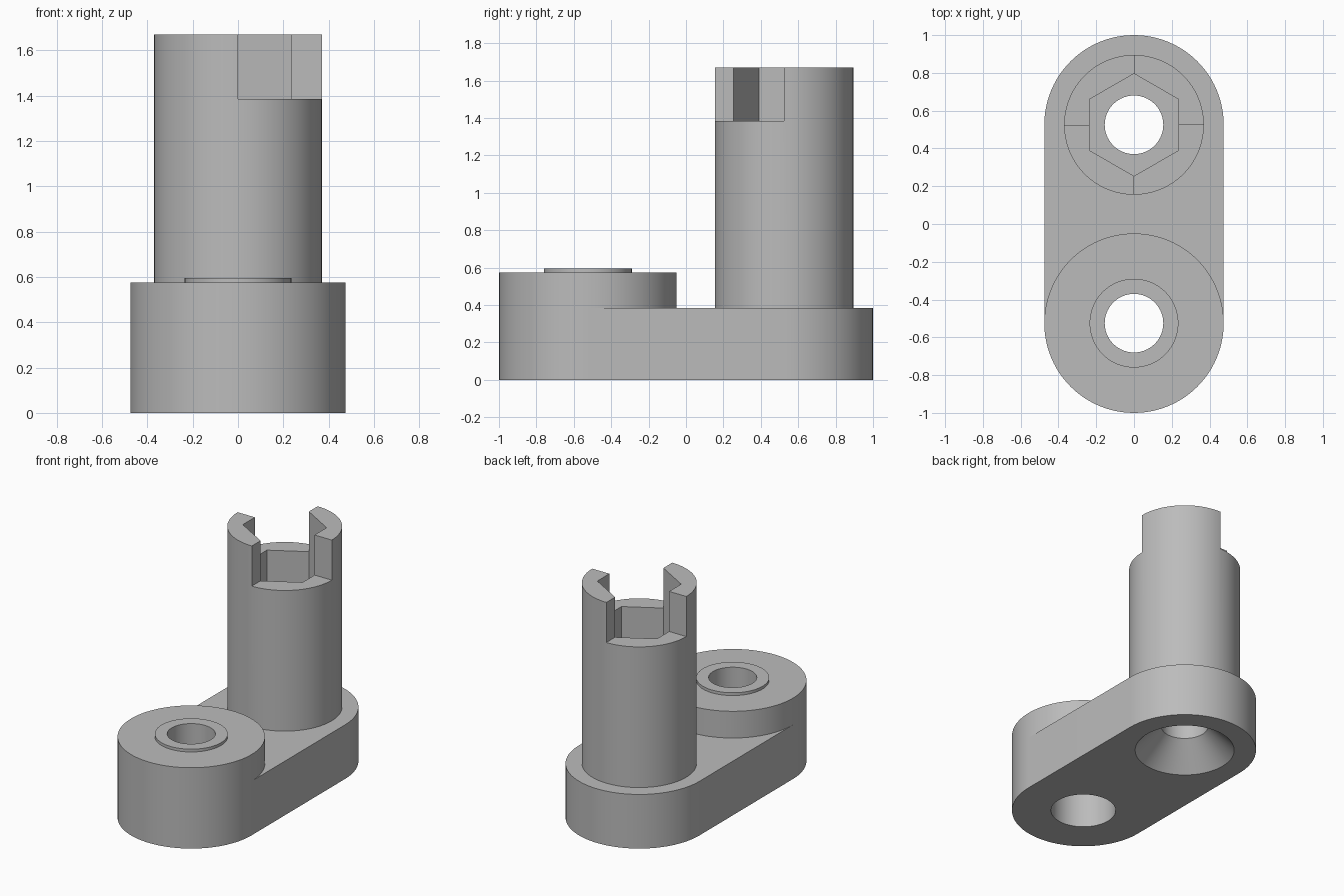
import bpy, bmesh
from math import sin, cos, pi

if "Cube" in bpy.data.objects:
    bpy.data.objects.remove(bpy.data.objects["Cube"], do_unlink=True)

SEG = 96            # sides of every round part
PIVOT = 0.525       # distance of each hub from the middle
R_ARM = 0.475
R_POST = 0.37
R_BORE = 0.155
Z_ARM, Z_BOSS, Z_COLLAR, Z_NOTCH, Z_TOP = 0.385, 0.575, 0.595, 1.385, 1.67

grey = bpy.data.materials.new("plain_grey")
grey.use_nodes = True
colour = (0.5, 0.5, 0.5, 1)
grey.diffuse_color = colour
grey.node_tree.nodes["Principled BSDF"].inputs["Base Color"].default_value = colour


def finish(bm, name):
    bmesh.ops.remove_doubles(bm, verts=bm.verts[:], dist=1e-5)
    bmesh.ops.recalc_face_normals(bm, faces=bm.faces[:])
    mesh = bpy.data.meshes.new(name)
    bm.to_mesh(mesh)
    bm.free()
    mesh.materials.append(grey)
    ob = bpy.data.objects.new(name, mesh)
    bpy.context.collection.objects.link(ob)
    return ob


def lathe(name, profile, y):
    """Turn a closed (radius, z) profile about a vertical axis at y."""
    bm = bmesh.new()
    rings = []
    for i in range(SEG):
        a = 2 * pi * i / SEG
        rings.append([bm.verts.new((r * cos(a), y + r * sin(a), z)) for r, z in profile])
    n = len(profile)
    for i in range(SEG):
        p, q = rings[i], rings[(i + 1) % SEG]
        for j in range(n):
            k = (j + 1) % n
            bm.faces.new((p[j], q[j], q[k], p[k]))
    return finish(bm, name)


def prism(name, outline, z0, z1):
    """Extrude an (x, y) outline from z0 to z1."""
    bm = bmesh.new()
    base = bm.faces.new([bm.verts.new((x, y, z0)) for x, y in outline])
    made = bmesh.ops.extrude_face_region(bm, geom=[base], use_keep_orig=True)["geom"]
    top = [v for v in made if isinstance(v, bmesh.types.BMVert)]
    bmesh.ops.translate(bm, verts=top, vec=(0, 0, z1 - z0))
    return finish(bm, name)


def arc(r, y, a0, a1, n):
    return [(r * cos(a0 + (a1 - a0) * i / n), y + r * sin(a0 + (a1 - a0) * i / n))
            for i in range(n + 1)]


def activate(ob):
    bpy.ops.object.select_all(action='DESELECT')
    ob.select_set(True)
    bpy.context.view_layer.objects.active = ob


def cut(ob, tool):
    tool.hide_render = True
    mod = ob.modifiers.new("cut", 'BOOLEAN')
    mod.operation = 'DIFFERENCE'
    mod.solver = 'EXACT'
    mod.object = tool
    activate(ob)
    bpy.ops.object.modifier_apply(modifier=mod.name)
    bpy.data.objects.remove(tool, do_unlink=True)


# Front boss with raised collar and a counterbore below
boss = lathe("front_boss", [
    (0.215, 0), (R_ARM, 0), (R_ARM, Z_BOSS), (0.235, Z_BOSS), (0.235, Z_COLLAR),
    (R_BORE, Z_COLLAR), (R_BORE, 0.38), (0.215, 0.38)], -PIVOT)

# Arm: round at the back, hollowed at the front to meet the boss
arm = prism("arm", arc(R_ARM, PIVOT, 0, pi, SEG // 2)
            + arc(R_ARM, -PIVOT, pi, 0, SEG // 2), 0, Z_ARM)
cut(arm, lathe("countersink_tool", [
    (0, -0.1), (0.427, -0.1), (R_BORE, 0.18), (R_BORE, 0.5), (0, 0.5)], PIVOT))

# Tall post with a through bore
post = lathe("post", [
    (R_BORE, Z_ARM), (R_POST, Z_ARM), (R_POST, Z_TOP), (R_BORE, Z_TOP)], PIVOT)

# Hexagonal socket in the post
hexagon = arc(0.271, PIVOT, pi / 2, pi / 2 + 2 * pi, 6)[:-1]
cut(post, prism("hex_tool", hexagon, 0.95, Z_TOP + 0.1))

# Two opposite quarter notches at the top of the post
for s in (1, -1):
    x, y = s * 0.5, PIVOT - s * 0.5
    cut(post, prism("notch_tool", [(0, PIVOT), (x, PIVOT), (x, y), (0, y)],
                    Z_NOTCH, Z_TOP + 0.2))

for ob in (boss, arm, post):
    activate(ob)
    bpy.ops.object.shade_smooth_by_angle()
